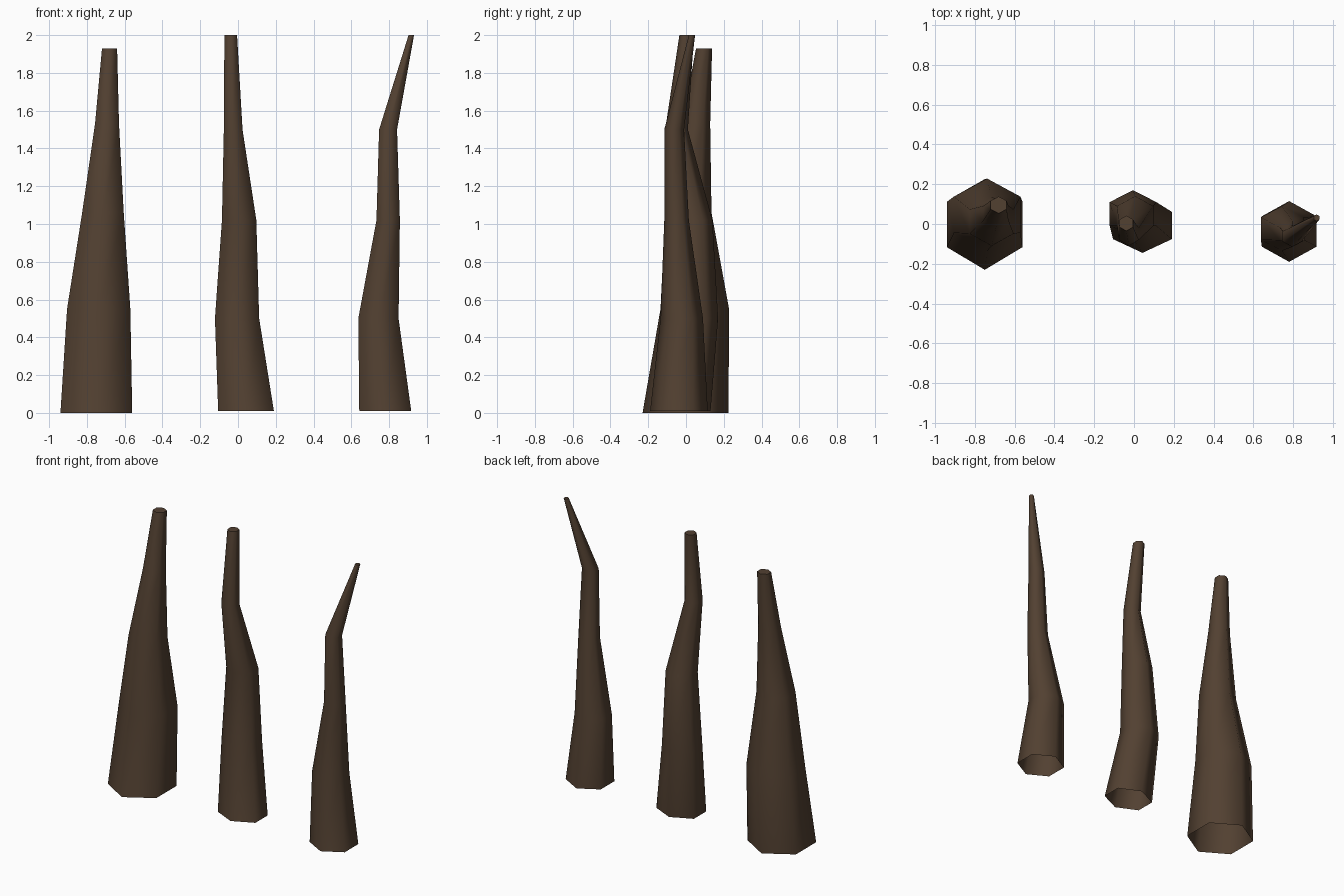
import bpy, bmesh, math

if "Cube" in bpy.data.objects:
    bpy.data.objects.remove(bpy.data.objects["Cube"])

bark = bpy.data.materials.new("dark_brown_bark")
bark.diffuse_color = (0.085, 0.052, 0.031, 1)
bark.use_nodes = True
bark.node_tree.nodes["Principled BSDF"].inputs["Base Color"].default_value = bark.diffuse_color


def trunk(name, rings):
    """Six-sided tapering trunk; each ring is (z, xmin, xmax, ymin, ymax)."""
    bm = bmesh.new()
    loops = []
    for z, x0, x1, y0, y1 in rings:
        cx, cy = (x0 + x1) / 2, (y0 + y1) / 2
        rx = (x1 - x0) / 2 / math.cos(math.radians(30))
        ry = (y1 - y0) / 2
        loop = []
        for k in range(6):
            a = math.radians(30 + 60 * k)
            loop.append(bm.verts.new((cx + rx * math.cos(a), cy + ry * math.sin(a), z)))
        loops.append(loop)
    # side walls, open underneath
    for lo, hi in zip(loops, loops[1:]):
        for k in range(6):
            n = (k + 1) % 6
            bm.faces.new((lo[k], lo[n], hi[n], hi[k])).smooth = True
    # small flat cut at the tip
    bm.faces.new(loops[-1])
    for e in loops[-1][0].link_faces and bm.faces[:] and bm.edges:
        if all(v in loops[-1] for v in e.verts):
            e.smooth = False
    mesh = bpy.data.meshes.new(name)
    bm.to_mesh(mesh)
    bm.free()
    mesh.materials.append(bark)
    obj = bpy.data.objects.new(name, mesh)
    bpy.context.collection.objects.link(obj)
    return obj


# thick trunk on the left
trunk("thick_trunk", [
    (0.00, -0.94, -0.56, -0.23, 0.225),
    (0.55, -0.905, -0.57, -0.135, 0.228),
    (1.06, -0.825, -0.605, -0.11, 0.135),
    (1.53, -0.757, -0.63, -0.02, 0.128),
    (1.93, -0.72, -0.64, 0.053, 0.138)])

# crooked trunk in the middle
trunk("crooked_trunk", [
    (0.01, -0.105, 0.19, -0.145, 0.13),
    (0.50, -0.122, 0.112, -0.07, 0.17),
    (1.02, -0.085, 0.097, -0.06, 0.14),
    (1.50, -0.075, 0.024, -0.11, 0.01),
    (2.00, -0.072, -0.005, -0.035, 0.042)])

# thin trunk with a leaning tip on the right
trunk("leaning_trunk", [
    (0.01, 0.642, 0.917, -0.19, 0.115),
    (0.50, 0.637, 0.85, -0.135, 0.09),
    (1.02, 0.733, 0.857, -0.115, 0.015),
    (1.50, 0.747, 0.842, -0.115, -0.01),
    (2.00, 0.903, 0.932, 0.015, 0.048)])
